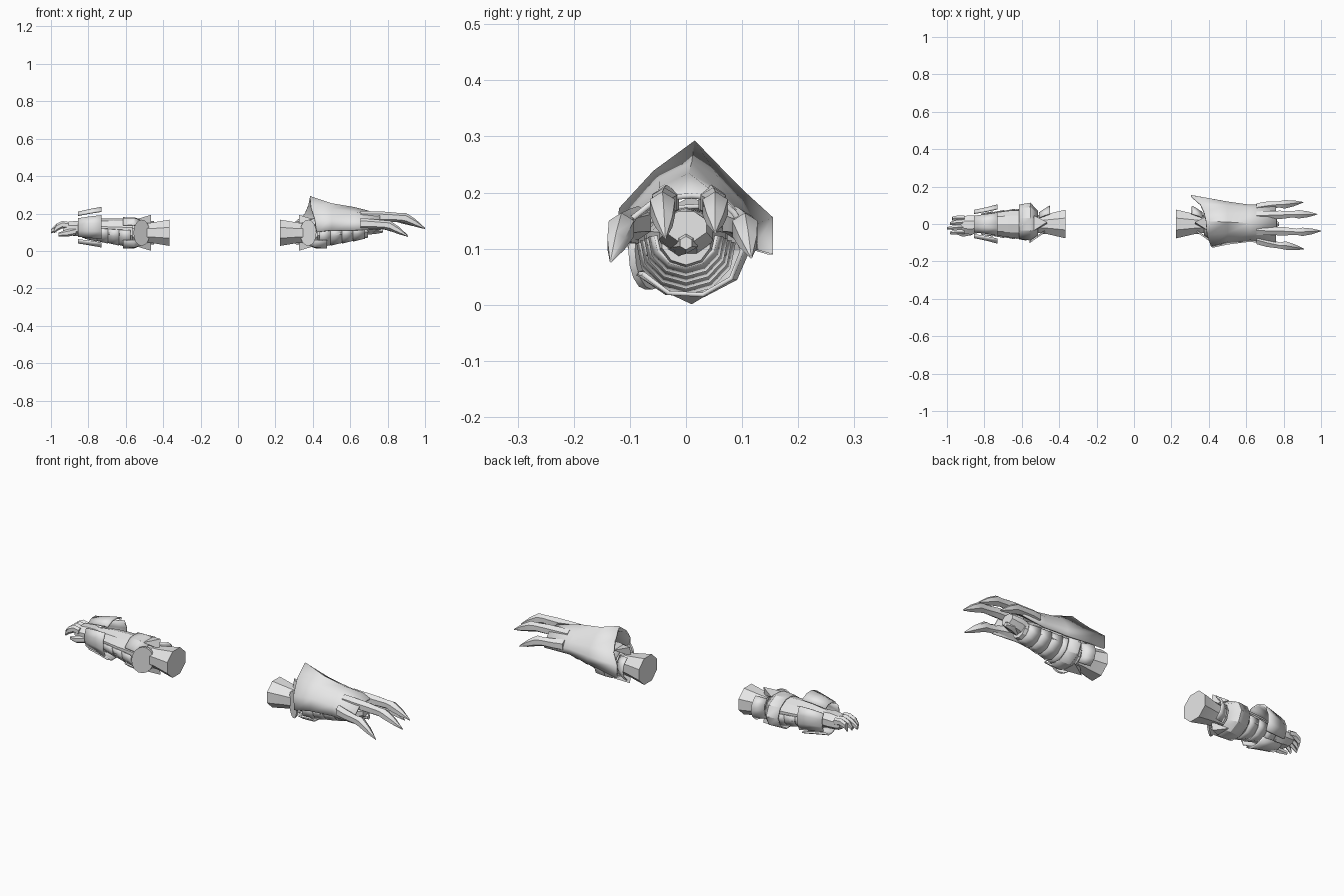
import bpy, bmesh, math

if "Cube" in bpy.data.objects:
    bpy.data.objects.remove(bpy.data.objects["Cube"])

grey = bpy.data.materials.new("light_grey")
grey.diffuse_color = (0.8, 0.8, 0.8, 1)
grey.use_nodes = True
grey.node_tree.nodes["Principled BSDF"].inputs["Base Color"].default_value = grey.diffuse_color

# arm frame: u runs from the cut end of the upper arm towards the fingers
ARMS = {"left": (-1, 0.365), "right": (1, 0.225)}


def finish(name, bm, smooth=30, thick=0):
    bmesh.ops.recalc_face_normals(bm, faces=bm.faces)
    me = bpy.data.meshes.new(name)
    bm.to_mesh(me)
    bm.free()
    me.materials.append(grey)
    ob = bpy.data.objects.new(name, me)
    bpy.context.collection.objects.link(ob)
    if thick:
        mod = ob.modifiers.new("thickness", 'SOLIDIFY')
        mod.thickness = thick
        mod.offset = 0
    bpy.ops.object.select_all(action='DESELECT')
    ob.select_set(True)
    bpy.context.view_layer.objects.active = ob
    bpy.ops.object.shade_smooth_by_angle(angle=math.radians(smooth))
    return ob


def skin(bm, rows, closed):
    n = len(rows[0])
    for a, b in zip(rows, rows[1:]):
        for i in range(n if closed else n - 1):
            j = (i + 1) % n
            bm.faces.new((a[i], a[j], b[j], b[i]))


def loft(name, side, stations, n=8, arc=None, thick=0, smooth=30):
    """Stations (u, y, z, ry, rz); arc in degrees makes an open curved plate."""
    s, off = ARMS[side]
    bm = bmesh.new()
    rows = []
    for u, cy, cz, ry, rz in stations:
        row = []
        for i in range(n if not arc else n + 1):
            a = (i + 0.5) * math.tau / n if not arc else math.radians(arc[0] + (arc[1] - arc[0]) * i / n)
            row.append(bm.verts.new((s * (u + off), cy + ry * math.cos(a), cz + rz * math.sin(a))))
        rows.append(row)
    skin(bm, rows, not arc)
    if not arc:
        bm.faces.new(rows[0])
        bm.faces.new(rows[-1])
    return finish(side + "_" + name, bm, smooth, thick)


def hull(name, side, pts):
    s, off = ARMS[side]
    bm = bmesh.new()
    for u, y, z in pts:
        bm.verts.new((s * (u + off), y, z))
    bmesh.ops.convex_hull(bm, input=bm.verts)
    return finish(side + "_" + name, bm)


C = 0.097
for side in ARMS:
    # upper arm stub and inner elbow
    loft("upper_arm", side, [(0, 0, C, .083, .076), (.10, 0, C, .058, .058), (.13, 0, C, .056, .056)])
    loft("elbow_joint", side, [(.12, 0, C, .05, .05), (.22, 0, C, .06, .06)])
    # flared elbow plates on the back side
    loft("elbow_back_plate", side, [(.085, .0, C, .095, .075), (.14, 0, C, .06, .062)], 4, (-55, 55), .008)
    loft("elbow_collar", side, [(.15, 0, C, .066, .066), (.19, .005, C, .105, .082),
                                (.25, .005, C, .095, .082)], 8, (-150, 150), .008)
    # round elbow disc, turned towards the upper arm
    disc = []
    for i in range(16):
        a = i * math.tau / 16
        du = .044 * math.cos(a)
        for y in (-.072, -.060):
            disc.append((.15 + du, y - .7 * du, C + .07 * math.sin(a)))
    hull("elbow_disc", side, disc)
    # pointed tabs above and below the elbow
    for k, tag in ((1, "upper"), (-1, "lower")):
        hull(tag + "_elbow_tab", side, [(u, y, C + k * h) for u, y, h in (
            (.10, .01, .096), (.17, -.035, .075), (.17, .045, .075), (.18, 0, .05), (.10, 0, .045))])
    # forearm core with overlapping bands under it
    loft("forearm", side, [(.20, 0, .103, .078, .070), (.30, 0, .108, .075, .066),
                           (.38, 0, .112, .064, .060), (.47, 0, .115, .045, .044)], 10)
    for i in range(4):
        u, r = .21 + .06 * i, .082 - .007 * i
        loft("forearm_band_%d" % (i + 1), side, [(u, 0, .104 + .004 * i, r + .004, r + .002),
             (u + .062, 0, .107 + .004 * i, r - .007, r - .010)], 6, (175, 365), .006)

# left wrist guard: four flared plates
for i, tag in enumerate(("back", "top", "front", "bottom")):
    m = 90 * i
    loft("wrist_plate_" + tag, "left", [(.365, 0, .127, .102, .106), (.425, 0, .127, .086, .095),
                                        (.49, 0, .125, .072, .082)], 3, (m - 36, m + 36), .01)

# left hand: palm, curled fingers, thumb
loft("palm", "left", [(.44, 0, .118, .045, .04), (.50, -.005, .12, .055, .044),
                      (.55, -.005, .12, .052, .038), (.57, -.005, .12, .044, .026)], 8)
for i in range(4):
    y = .033 - .025 * i
    e = .632 - .012 * abs(i - 2) + (.003 if i == 2 else 0)
    loft("finger_%d" % (i + 1), "left", [(.54, y, .135, .014, .02), (.575, y, .14, .014, .02),
         (.605, y - .003, .125, .013, .02), (e, y - .006, .105, .007, .012)], 6)
loft("thumb", "left", [(.50, -.045, .105, .016, .02), (.55, -.056, .095, .014, .019),
                       (.595, -.045, .088, .007, .01)], 6)

# right hand under the claw shell
loft("palm", "right", [(.43, 0, .118, .045, .04), (.49, 0, .13, .052, .036), (.54, 0, .14, .04, .028)], 8)
loft("thumb", "right", [(.45, -.02, .11, .02, .025), (.51, 0, .115, .024, .024), (.55, .0, .11, .012, .012)], 6)

# claw shell: ridged sheet over the forearm with a slanted rear edge
REAR = [(.42, -.122, .10), (.41, -.115, .17), (.39, -.055, .235), (.385, .015, .288),
        (.375, .06, .24), (.355, .105, .195), (.305, .150, .155), (.305, .150, .09)]
SECTIONS = [
    (.50, [(-.105, .11), (-.09, .17), (-.045, .222), (.01, .25), (.055, .222), (.095, .18), (.115, .14), (.115, .10)]),
    (.62, [(-.09, .11), (-.08, .16), (-.045, .205), (.005, .230), (.05, .205), (.085, .17), (.098, .14), (.095, .11)]),
    (.76, [(-.11, .115), (-.095, .155), (-.05, .19), (.01, .194), (.055, .19), (.085, .165), (.10, .14), (.11, .115)]),
]
bm = bmesh.new()
rows = [[bm.verts.new(p) for p in REAR]]
rows += [[bm.verts.new((x, y, z)) for y, z in prof] for x, prof in SECTIONS]
skin(bm, rows, False)
finish("right_claw_shell", bm, 50, .01)

# four long claws: root, knuckle, claw base, tip
CLAWS = [(-.085, -.115, -.134, .91, .140, .078), (-.035, -.042, -.037, 1.0, .178, .12),
         (.045, .052, .052, .98, .178, .13), (.088, .105, .116, .905, .140, .085)]
for i, (y0, y1, y2, tip, z, zt) in enumerate(CLAWS):
    d = tip - .225
    loft("claw_%d" % (i + 1), "right", [
        (.43, y0, z + .006, .026, .03), (d - .20, (y0 + y1) / 2, z + .004, .026, .027),
        (d - .13, y1, z, .019, .024), (d - .10, y1, z - .004, .026, .028),
        (d - .05, (y1 + y2) / 2, (z + zt) / 2, .018, .02), (d, y2, zt, .002, .003)], 6, smooth=50)
